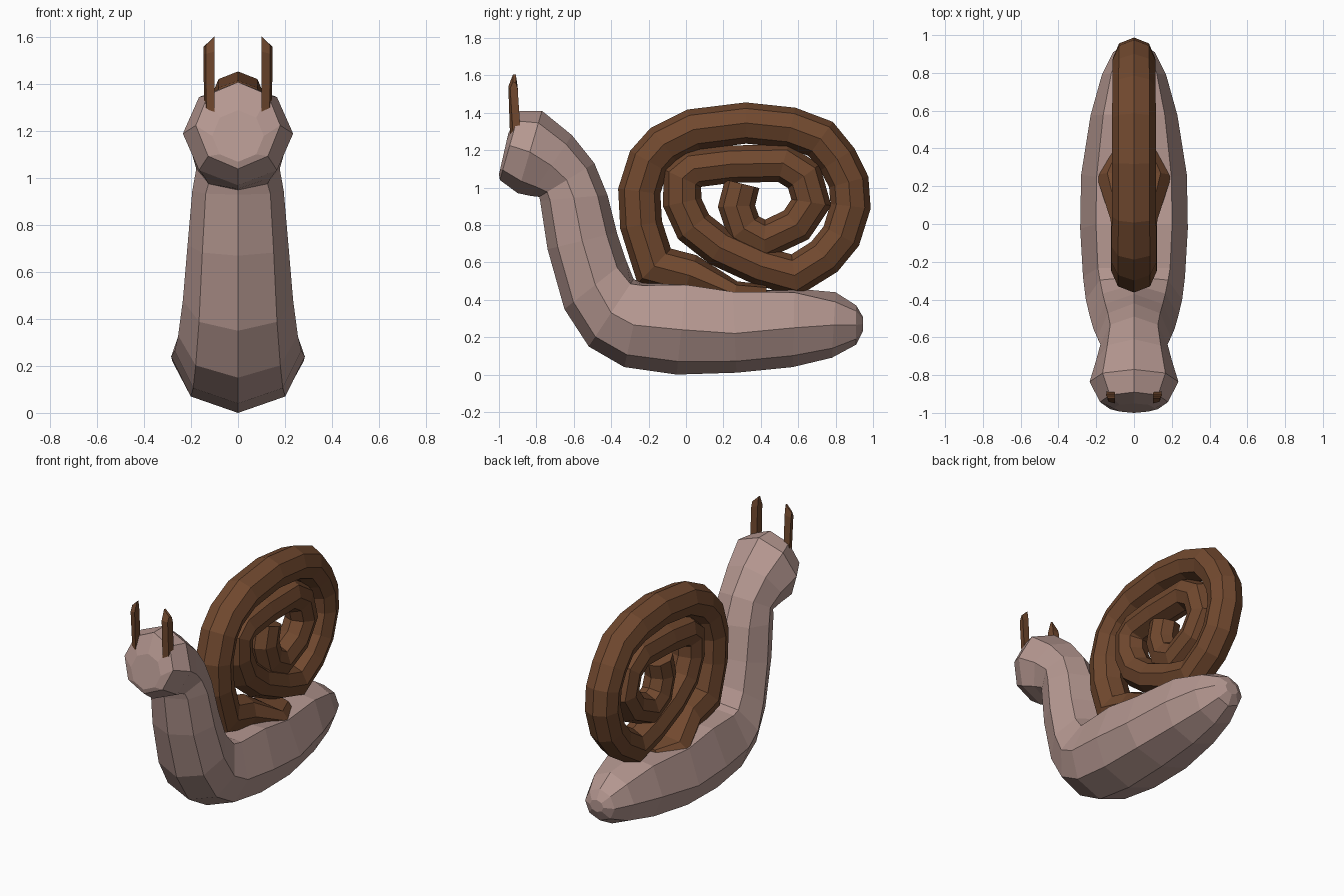
import bpy, bmesh, math
from mathutils import Vector

if "Cube" in bpy.data.objects:
    bpy.data.objects.remove(bpy.data.objects["Cube"], do_unlink=True)


def material(name, rgb):
    m = bpy.data.materials.new(name)
    m.use_nodes = True
    m.diffuse_color = (*rgb, 1)
    m.node_tree.nodes["Principled BSDF"].inputs["Base Color"].default_value = (*rgb, 1)
    return m


SKIN = material("dusty pink skin", (0.46, 0.31, 0.28))
SHELL = material("brown shell", (0.165, 0.066, 0.028))


def loft(name, rings, mat):
    """Skin a list of equal-length point rings, with capped ends."""
    bm = bmesh.new()
    loops = [[bm.verts.new(p) for p in ring] for ring in rings]
    n = len(loops[0])
    for a, b in zip(loops, loops[1:]):
        for i in range(n):
            j = (i + 1) % n
            bm.faces.new((a[i], a[j], b[j], b[i]))
    bm.faces.new(loops[0])
    bm.faces.new(loops[-1])
    bmesh.ops.recalc_face_normals(bm, faces=bm.faces)
    me = bpy.data.meshes.new(name)
    bm.to_mesh(me)
    bm.free()
    me.materials.append(mat)
    ob = bpy.data.objects.new(name, me)
    bpy.context.collection.objects.link(ob)
    return ob


def body_ring(back, belly, width, shoulder=0.854):
    """Eight-sided section between a back point and a belly point (y, z)."""
    back, belly = Vector(back), Vector(belly)
    heights = (1, shoulder, 0.5, 0.146, 0, 0.146, 0.5, shoulder)
    ring = []
    for i, h in enumerate(heights):
        p = belly.lerp(back, h)
        ring.append((width * math.sin(i * math.pi / 4), p.x, p.y))
    return ring


# Body: snout, head, neck, foot and tail in one loft
body_sections = [
    ((-0.95, 1.29), (-1.00, 1.07), 0.11),
    ((-0.89, 1.41), (-0.995, 1.04), 0.18),
    ((-0.77, 1.41), (-0.90, 0.97), 0.235),
    ((-0.61, 1.28), (-0.83, 0.955), 0.20),
    ((-0.49, 1.13), (-0.785, 0.95), 0.178),
    ((-0.42, 0.96), (-0.78, 0.93), 0.195),
    ((-0.37, 0.76), (-0.74, 0.67), 0.215),
    ((-0.32, 0.61), (-0.65, 0.35), 0.235),
    ((-0.28, 0.51), (-0.52, 0.15), 0.255, 0.93),
    ((-0.23, 0.49), (-0.33, 0.04), 0.27, 0.97),
    ((0.00, 0.48), (-0.05, 0.00), 0.285, 1.0),
    ((0.25, 0.43), (0.27, 0.01), 0.28, 1.03),
    ((0.58, 0.46), (0.57, 0.04), 0.23, 0.95),
    ((0.80, 0.44), (0.78, 0.09), 0.17),
    ((0.91, 0.37), (0.91, 0.16), 0.11),
    ((0.945, 0.31), (0.945, 0.23), 0.05),
]
loft("body", [body_ring(*s) for s in body_sections], SKIN)

# Shell: octagonal tube wound along a spiral in the middle plane
spiral = [
    (0.43, 0.43), (0.26, 0.43), (0.02, 0.53), (-0.17, 0.58), (-0.24, 0.80),
    (-0.25, 0.98), (-0.20, 1.14), (-0.12, 1.23), (0.04, 1.31), (0.32, 1.345),
    (0.56, 1.32), (0.72, 1.26), (0.81, 1.15), (0.87, 1.03), (0.88, 0.90),
    (0.83, 0.74), (0.74, 0.63), (0.58, 0.53), (0.40, 0.58), (0.18, 0.68),
    (0.04, 0.79), (-0.02, 0.92), (-0.02, 1.05), (0.04, 1.10), (0.24, 1.125),
    (0.52, 1.13), (0.63, 1.06), (0.67, 0.92), (0.59, 0.80), (0.42, 0.72),
    (0.31, 0.78), (0.27, 0.90), (0.30, 1.02),
]
path = [Vector(p) for p in spiral]
rings = []
for i, p in enumerate(path):
    before = (p - path[i - 1]).normalized() if i else (path[1] - p).normalized()
    after = (path[i + 1] - p).normalized() if i < len(path) - 1 else before
    t = (before + after).normalized()
    side = Vector((-t.y, t.x))
    f = i / (len(path) - 1)
    r = (0.115 - 0.02 * f) / max(t.dot(before), 0.8)
    w = 0.125 - 0.03 * f
    if i < 2:                       # flared foot where the shell meets the back
        w, r = (0.10, 0.05) if i == 0 else (0.20, 0.07)
    ring = []
    for k in range(8):
        a = k * math.pi / 4
        q = p + side * (r * math.cos(a))
        ring.append((w * math.sin(a), q.x, q.y))
    rings.append(ring)
loft("shell", rings, SHELL)

# Eye stalks: thin prisms with slanted tips
for label, s in (("left", 1), ("right", -1)):
    bottom = [(0.10, -0.94, 1.25), (0.10, -0.885, 1.26),
              (0.145, -0.885, 1.30), (0.135, -0.925, 1.29)]
    middle = [(0.10, -0.95, 1.54), (0.10, -0.90, 1.54),
              (0.147, -0.90, 1.53), (0.137, -0.94, 1.53)]
    tip = [(0.10, -0.925, 1.605), (0.10, -0.91, 1.605),
           (0.147, -0.91, 1.56), (0.137, -0.925, 1.565)]
    loft(label + "_eye_stalk",
         [[(s * x, y, z) for x, y, z in r] for r in (bottom, middle, tip)], SHELL)
